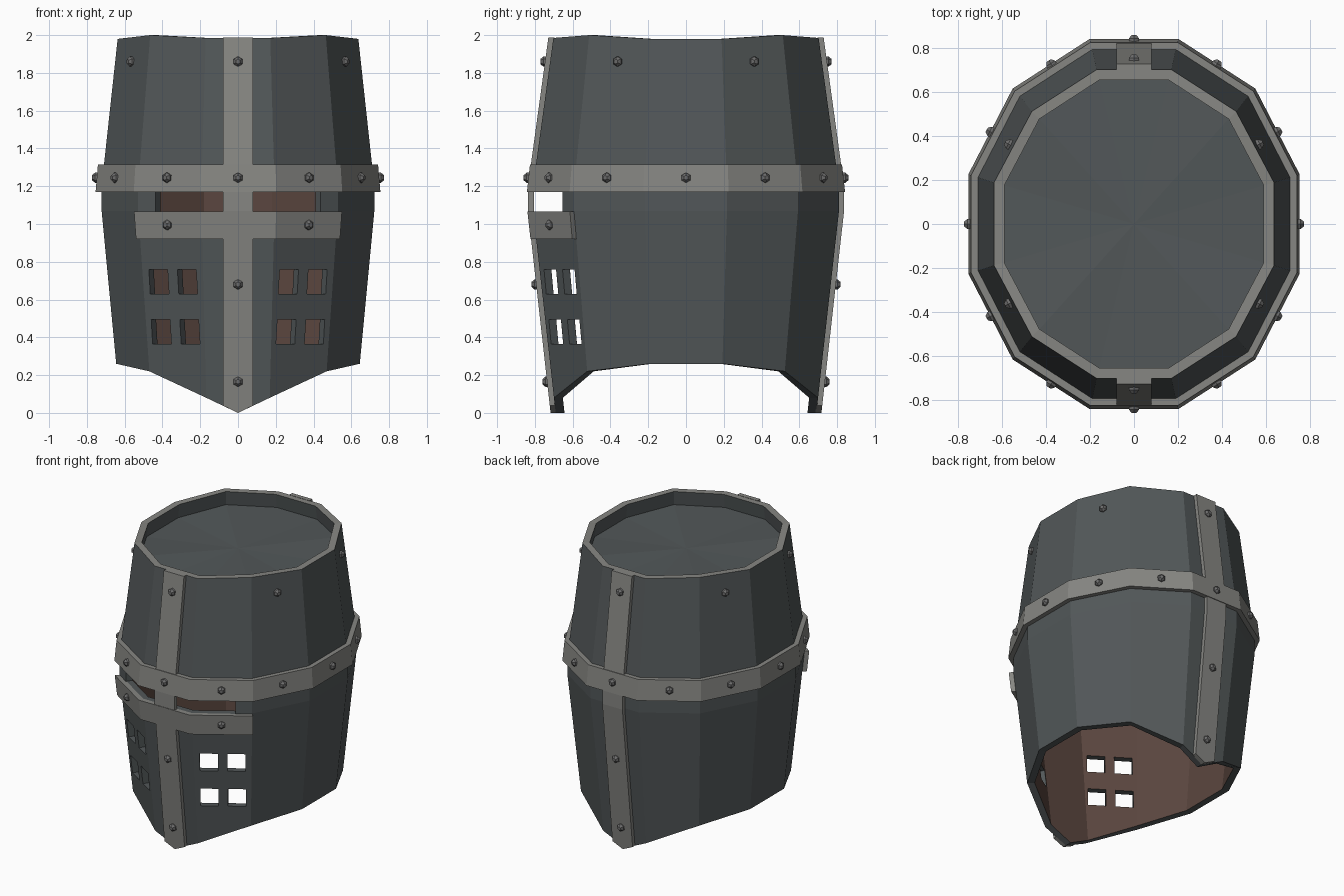
import bpy, bmesh, math
from mathutils import Matrix, Vector

if "Cube" in bpy.data.objects:
    bpy.data.objects.remove(bpy.data.objects["Cube"])


def material(name, rgb):
    m = bpy.data.materials.new(name)
    m.use_nodes = True
    m.diffuse_color = (*rgb, 1)
    m.node_tree.nodes["Principled BSDF"].inputs["Base Color"].default_value = (*rgb, 1)
    return m


STEEL = material("dark steel", (0.085, 0.097, 0.100))
TRIM = material("light trim", (0.24, 0.24, 0.225))
LINING = material("brown lining", (0.105, 0.062, 0.050))
RIVET = material("rivet grey", (0.15, 0.15, 0.15))

# Half width and half depth of the twelve-sided body at each height
PROFILE = [(0, 0.62, 0.69), (1.07, 0.722, 0.81), (1.2, 0.722, 0.81), (2, 0.635, 0.70)]
BOTTOM = {15: 0.26, 45: 0.22, 75: 0.08, 90: 0}
TOP = {15: 1.98, 45: 2, 75: 1.985, 90: 1.985}
CORNERS = [15 + 30 * k for k in range(12)]


def extents(z):
    for (z0, a0, b0), (z1, a1, b1) in zip(PROFILE, PROFILE[1:]):
        if z <= z1:
            t = (z - z0) / (z1 - z0)
            return a0 + (a1 - a0) * t, b0 + (b1 - b0) * t
    return PROFILE[-1][1:]


def surf(angle, z, off=0):
    """Point on the body wall at an angle, pushed out by off."""
    a, b = extents(z)
    r = 1 if angle % 90 == 0 else 1 / math.cos(math.radians(15))
    t = math.radians(angle)
    return Vector(((a + off) * r * math.cos(t), (b + off) * r * math.sin(t), z))


def fold(angle):
    """Mirror an angle into the first quadrant."""
    angle %= 180
    return min(angle, 180 - angle)


def finish(name, bm, mats):
    bmesh.ops.recalc_face_normals(bm, faces=bm.faces)
    me = bpy.data.meshes.new(name)
    bm.to_mesh(me)
    bm.free()
    for m in mats:
        me.materials.append(m)
    ob = bpy.data.objects.new(name, me)
    bpy.context.scene.collection.objects.link(ob)
    return ob


def loft(name, sections, mats, closed=True, rule=None):
    """Join equal loops of points; rule gives the material of each strip."""
    bm = bmesh.new()
    loops = [[bm.verts.new(p) for p in s] for s in sections]
    n = len(loops[0])
    pairs = list(zip(loops, loops[1:] + loops[:1]))
    for s, t in pairs if closed else pairs[:-1]:
        for j in range(n):
            f = bm.faces.new((s[j], s[(j + 1) % n], t[(j + 1) % n], t[j]))
            f.material_index = rule[j] if rule else 0
    if not closed:
        bm.faces.new(loops[0])
        bm.faces.new(loops[-1])
    bmesh.ops.remove_doubles(bm, verts=bm.verts, dist=1e-5)
    return finish(name, bm, mats)


def wall(angle, zs, inner, outer):
    return ([surf(angle, z, outer) for z in zs]
            + [surf(angle, z, inner) for z in reversed(zs)])


def facet(k, z, off=0):
    """Frame at the middle of side k, with local z pointing outwards."""
    p, q = surf(30 * k - 15, z, off), surf(30 * k + 15, z, off)
    along = (q - p).normalized()
    up = Vector((0, 0, 1))
    rot = Matrix((along, up, along.cross(up))).transposed()
    return Matrix.Translation((p + q) / 2) @ rot.to_4x4()


# Hollow body with lining, steel rim pocket and light top edge
LID_DROP = 0.1
shell = []
for ang in sorted(CORNERS + [90, 270]):
    lo, hi = BOTTOM[fold(ang)], TOP[fold(ang)]
    shell.append([surf(ang, z) for z in (lo, 1.07, 1.2, hi)]
                 + [surf(ang, z, -0.047) for z in (hi, hi - LID_DROP, 1.2, 1.07, lo)])
body = loft("body", shell, [STEEL, TRIM, LINING], rule=[0, 0, 0, 1, 0, 2, 2, 2, 0])

# Sunken lid
lid = []
for ang in CORNERS:
    z = TOP[fold(ang)] - LID_DROP
    lid.append([surf(ang, z, -0.04), Vector((0, 0, 1.89)),
                Vector((0, 0, 1.86)), surf(ang, z - 0.03, -0.04)])
loft("lid", lid, [STEEL, LINING], rule=[0, 0, 1, 0])

# Cutter for the eye slot and the breathing holes
bm = bmesh.new()
outline = [(-0.63, -0.955), (0.63, -0.955), (0.35, -0.52), (-0.35, -0.52)]
low = [bm.verts.new((x, y, 1.065)) for x, y in outline]
high = [bm.verts.new((x, y, 1.17)) for x, y in outline]
bm.faces.new(low)
bm.faces.new(high)
for i in range(4):
    j = (i + 1) % 4
    bm.faces.new((low[i], low[j], high[j], high[i]))
for k in (8, 10):
    for z in (0.695, 0.43):
        for side in (-0.09, 0.09):
            place = (facet(k, z) @ Matrix.Translation((side, 0, 0))
                     @ Matrix.Diagonal((0.118, 0.13, 0.3, 1)))
            bmesh.ops.create_cube(bm, size=1, matrix=place)
cutter = finish("opening_cutter", bm, [STEEL])
cutter.hide_render = True
cutter.hide_set(True)
cutter.display_type = 'WIRE'
cut = body.modifiers.new("openings", 'BOOLEAN')
cut.operation = 'DIFFERENCE'
cut.solver = 'EXACT'
cut.object = cutter

# Band all round and short plate under the eye slot
loft("brow_band", [wall(a, (1.17, 1.315), -0.005, 0.032) for a in CORNERS], [TRIM])
loft("cheek_plate", [wall(a, (0.92, 1.065), -0.005, 0.030) for a in (225, 255, 285, 315)],
     [TRIM], closed=False)

# Upright straps, front and back, pointed at the foot
for name, ang in (("front_strap", 270), ("back_strap", 90)):
    rows = []
    for x in (-0.08, 0, 0.08):
        row = wall(ang, (abs(x) * 0.48, 1.07, 1.2, 1.987), -0.005, 0.027)
        rows.append([Vector((x, p.y, p.z)) for p in row])
    loft(name, rows, [TRIM], closed=False)

# Rivets: (side, height, how far out)
spots = [(k, 1.245, 0.03) for k in range(12)]
spots += [(k, 1.86, 0) for k in (1, 5, 7, 11)]
spots += [(k, z, 0.026) for k in (3, 9) for z in (1.86, 0.68, 0.165)]
spots += [(k, 0.995, 0.029) for k in (8, 10)]
bm = bmesh.new()
for k, z, off in spots:
    place = facet(k, z, off)
    for r0, r1, h0, h1 in ((0.027, 0.027, -0.005, 0.010), (0.027, 0.013, 0.010, 0.026)):
        bmesh.ops.create_cone(bm, cap_ends=True, segments=6, radius1=r0, radius2=r1,
                              depth=h1 - h0,
                              matrix=place @ Matrix.Translation((0, 0, (h0 + h1) / 2)))
finish("rivets", bm, [RIVET])
